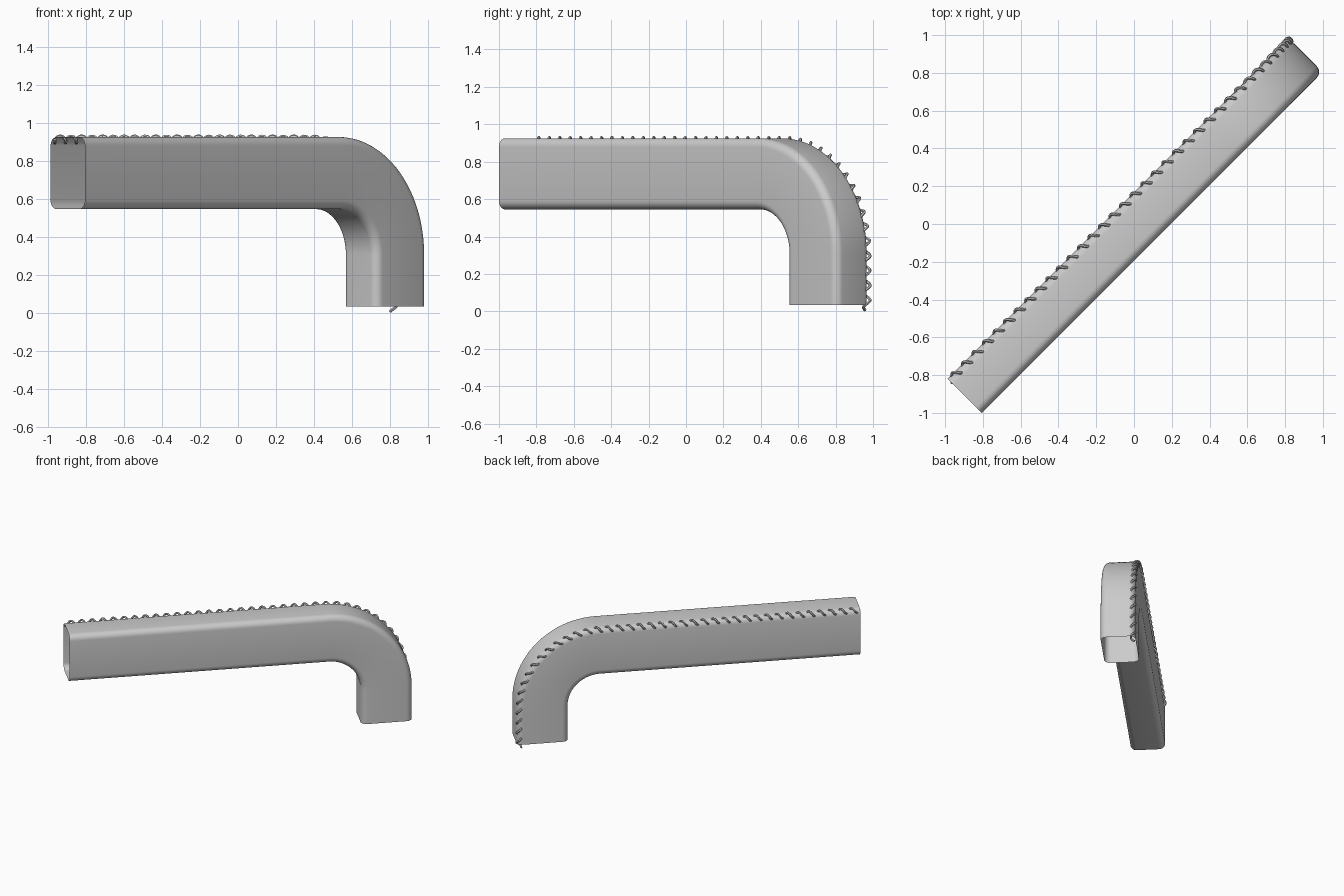
import bpy, bmesh
from math import pi, sin, cos, sqrt
from mathutils import Vector

cube = bpy.data.objects.get("Cube")
if cube:
    bpy.data.objects.remove(cube, do_unlink=True)

# Diagonal frame: "along" runs down the beam, "across" spans its width
ALONG = Vector((1, 1, 0)) / sqrt(2)
ACROSS = Vector((1, -1, 0)) / sqrt(2)
UP = Vector((0, 0, 1))

START, BEND_U, BEND_Z, BOTTOM = -1.277, 0.655, 0.305, 0.033
OUTER, INNER = 0.62, 0.24            # bend radii of the two long walls
BACK, FRONT, CORNER = -0.118, 0.137, 0.045

grey = bpy.data.materials.new("plain grey")
grey.use_nodes = True
colour = (0.6, 0.6, 0.6, 1)
grey.diffuse_color = colour
grey.node_tree.nodes["Principled BSDF"].inputs["Base Color"].default_value = colour


def spine(s, radius):
    """Point and outward normal at distance s along the bent path."""
    straight = BEND_U - START
    arc = radius * pi / 2
    a = min(max((s - straight) / radius, 0), pi / 2)
    normal = ALONG * sin(a) + UP * cos(a)
    point = ALONG * BEND_U + UP * BEND_Z + normal * radius
    point += ALONG * min(s - straight, 0) - UP * max(s - straight - arc, 0)
    return point, normal


def path_length(radius, bottom):
    return BEND_U - START + radius * pi / 2 + BEND_Z - bottom


def finish(name, mesh):
    mesh.materials.clear()
    mesh.materials.append(grey)
    obj = bpy.data.objects.new(name, mesh)
    bpy.context.collection.objects.link(obj)
    bpy.ops.object.select_all(action='DESELECT')
    obj.select_set(True)
    bpy.context.view_layer.objects.active = obj
    bpy.ops.object.shade_smooth_by_angle(angle=pi / 6)
    return obj


# Rounded rectangular section as (across, outward) offsets
mid = (OUTER + INNER) / 2
half = (OUTER - INNER) / 2
section = []
for k, (x, n) in enumerate([(FRONT - CORNER, half - CORNER), (BACK + CORNER, half - CORNER),
                            (BACK + CORNER, CORNER - half), (FRONT - CORNER, CORNER - half)]):
    for i in range(7):
        a = (k + i / 6) * pi / 2
        section.append((x + CORNER * cos(a), n + CORNER * sin(a)))

# Open-ended bent tube
bend_start = BEND_U - START
stations = [0] + [bend_start + mid * pi / 2 * i / 24 for i in range(25)]
stations.append(path_length(mid, BOTTOM))
bm = bmesh.new()
rings = []
for s in stations:
    p, normal = spine(s, mid)
    rings.append([bm.verts.new(p + ACROSS * x + normal * n) for x, n in section])
for r1, r2 in zip(rings, rings[1:]):
    for i in range(len(section)):
        j = (i + 1) % len(section)
        bm.faces.new((r1[i], r1[j], r2[j], r2[i]))
bmesh.ops.recalc_face_normals(bm, faces=bm.faces)
mesh = bpy.data.meshes.new("bent_tube")
bm.to_mesh(mesh)
bm.free()
finish("bent_tube", mesh)

# Coiled cord wound along the outer back edge
PITCH, COIL, WIRE, STEPS = 0.079, 0.018, 0.008, 14
inset = CORNER * (1 - sqrt(0.5))
edge_radius = OUTER - inset
length = path_length(edge_radius, 0.006)
count = int(length / PITCH * STEPS)
curve = bpy.data.curves.new("coil_curve", 'CURVE')
curve.dimensions = '3D'
curve.bevel_depth = WIRE
curve.bevel_resolution = 1
curve.use_fill_caps = True
spline = curve.splines.new('POLY')
spline.points.add(count)
for i, pt in enumerate(spline.points):
    s = length * i / count
    p, normal = spine(s, edge_radius)
    turn = -2 * pi * s / PITCH
    p = p + ACROSS * (BACK + inset + COIL * cos(turn)) + normal * COIL * sin(turn)
    pt.co = (*p, 1)
helper = bpy.data.objects.new("coil_helper", curve)
bpy.context.collection.objects.link(helper)
bpy.context.view_layer.update()
graph = bpy.context.evaluated_depsgraph_get()
coil_mesh = bpy.data.meshes.new_from_object(helper.evaluated_get(graph))
bpy.data.objects.remove(helper, do_unlink=True)
coil = finish("edge_coil", coil_mesh)
bpy.ops.object.shade_smooth()
